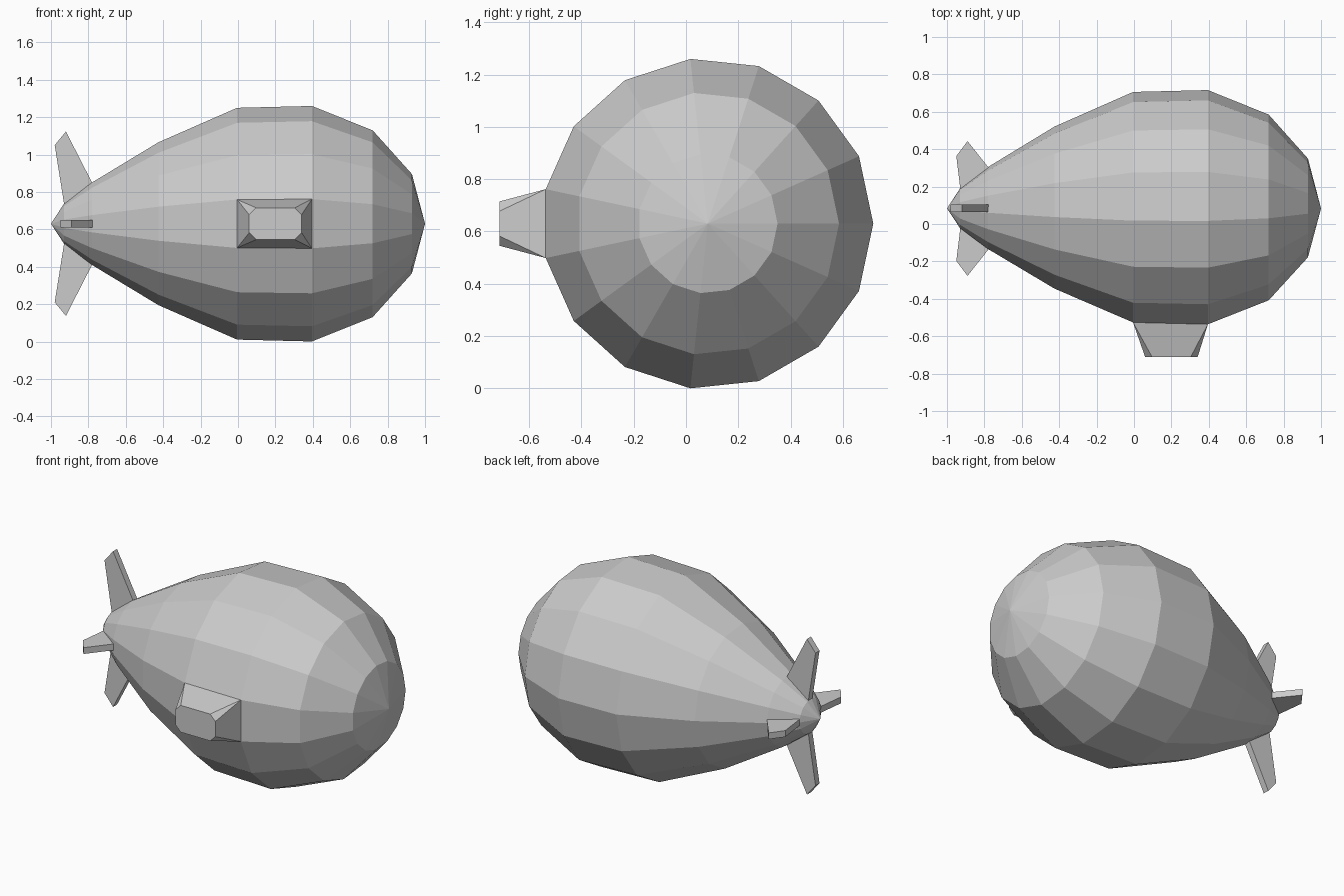
import bpy, bmesh
from math import sin, cos, pi

if "Cube" in bpy.data.objects:
    bpy.data.objects.remove(bpy.data.objects["Cube"])

CY, CZ, SIDES = 0.083, 0.63, 15

grey = bpy.data.materials.new("plain grey")
grey.diffuse_color = (0.6, 0.6, 0.6, 1)
grey.use_nodes = True
grey.node_tree.nodes["Principled BSDF"].inputs["Base Color"].default_value = grey.diffuse_color


def make(name, verts, faces):
    mesh = bpy.data.meshes.new(name)
    mesh.from_pydata(verts, [], faces)
    bm = bmesh.new()
    bm.from_mesh(mesh)
    bmesh.ops.recalc_face_normals(bm, faces=bm.faces)
    bm.to_mesh(mesh)
    bm.free()
    mesh.materials.append(grey)
    obj = bpy.data.objects.new(name, mesh)
    bpy.context.collection.objects.link(obj)
    return obj


# Envelope: 15-sided rings along x, closed by a point at each end
rings = [(-0.93, 0.108), (-0.78, 0.222), (-0.425, 0.438), (-0.005, 0.623),
         (0.395, 0.633), (0.72, 0.502), (0.93, 0.267)]


def ring_point(i, k):
    x, r = rings[i]
    a = 2 * pi * k / SIDES
    return (x, CY + r * cos(a), CZ + r * sin(a))


verts = [ring_point(i, k) for i in range(len(rings)) for k in range(SIDES)]
tail, nose = len(verts), len(verts) + 1
verts += [(-1, CY, CZ), (1, CY, CZ)]
faces = []
last = (len(rings) - 1) * SIDES
for k in range(SIDES):
    n = (k + 1) % SIDES
    faces += [(tail, k, n), (nose, last + n, last + k)]
    for i in range(len(rings) - 1):
        if (i, k) != (3, 7):  # the cabin grows out of this panel
            a, b = i * SIDES, (i + 1) * SIDES
            faces.append((a + k, b + k, b + n, a + n))
make("envelope", verts, faces)

# Cabin: tapers from one envelope panel to a rectangle with cut corners
base = [ring_point(3, 8), ring_point(4, 8), ring_point(4, 7), ring_point(3, 7)]
x0, x1, z0, z1, c = 0.06, 0.34, 0.545, 0.715, 0.037
outer = [(x0, z0 + c), (x0 + c, z0), (x1 - c, z0), (x1, z0 + c),
         (x1, z1 - c), (x1 - c, z1), (x0 + c, z1), (x0, z1 - c)]
verts = base + [(x, -0.712, z) for x, z in outer]
faces = [tuple(range(4, 12))]
for i in range(4):
    p, q = 4 + 2 * i, 5 + 2 * i
    faces += [(i, p, q), (i, q, 4 + (2 * i + 2) % 8, (i + 1) % 4)]
make("cabin", verts, faces)

# Tail fins: a flat outline (x, distance from axis) given thickness
tall = [(-0.925, 0.075), (-0.98, 0.42), (-0.92, 0.493), (-0.765, 0.19)]
short = [(-0.925, 0.075), (-0.95, 0.28), (-0.89, 0.36), (-0.755, 0.19)]


def fin(name, outline, upright, sign, half=0.02):
    verts = []
    for t in (-half, half):
        for x, d in outline:
            verts.append((x, CY + t, CZ + sign * d) if upright
                         else (x, CY + sign * d, CZ + t))
    faces = [(0, 1, 2, 3), (7, 6, 5, 4)]
    faces += [(i, (i + 1) % 4, (i + 1) % 4 + 4, i + 4) for i in range(4)]
    make(name, verts, faces)


fin("top_fin", tall, True, 1)
fin("bottom_fin", tall, True, -1)
fin("back_fin", short, False, 1)
fin("front_fin", short, False, -1)
